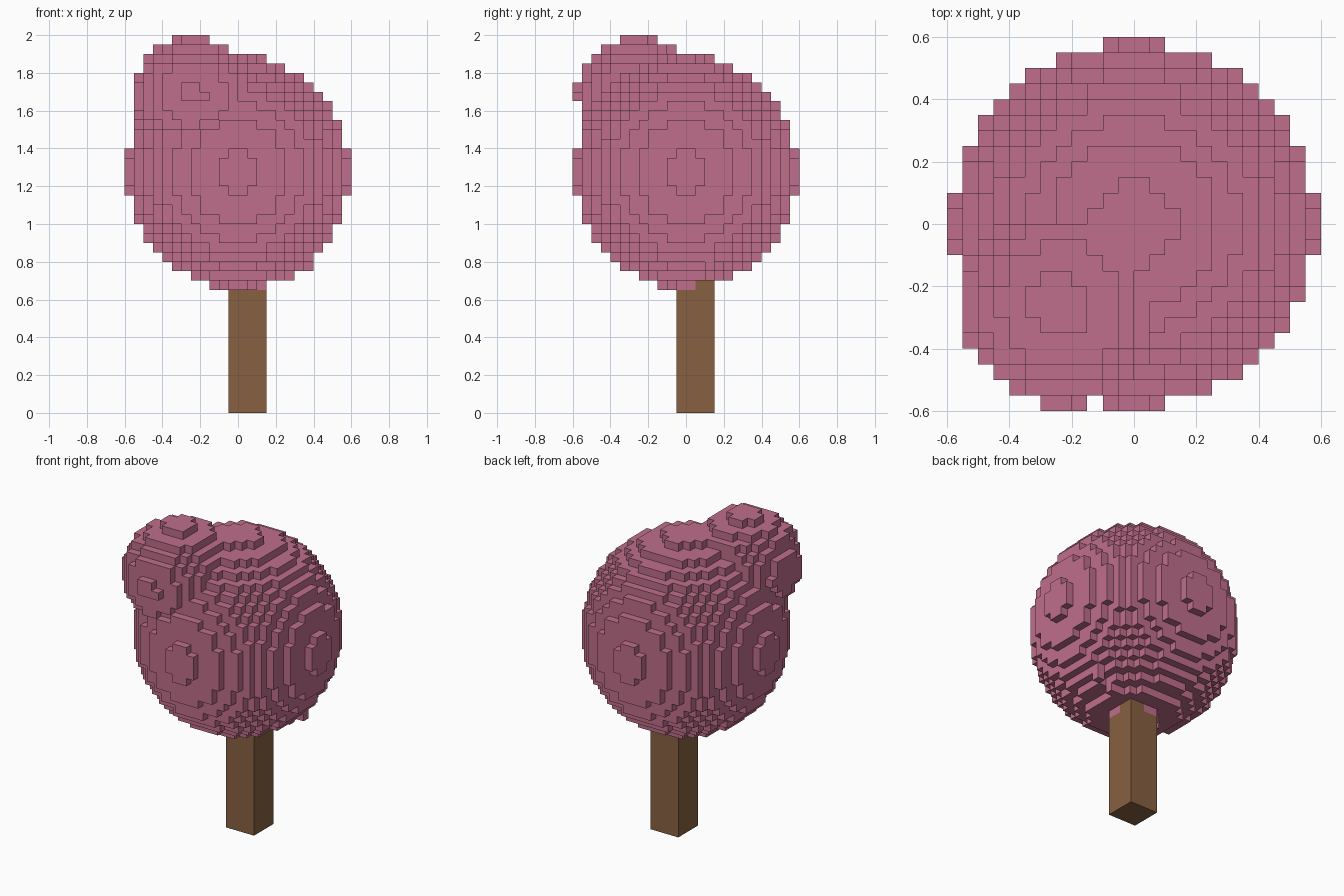
import bpy
import bmesh
import math
from mathutils import Vector

if "Cube" in bpy.data.objects:
    bpy.data.objects.remove(bpy.data.objects["Cube"], do_unlink=True)

CELL = 0.05  # edge length of one block


def material(name, rgb):
    mat = bpy.data.materials.new(name)
    mat.use_nodes = True
    mat.diffuse_color = (*rgb, 1)
    mat.node_tree.nodes["Principled BSDF"].inputs["Base Color"].default_value = (*rgb, 1)
    return mat


def ellipsoid(centre, radius, height):
    """Blocks whose centres lie in a round blob (all lengths in blocks)."""
    c = Vector(centre)
    reach = math.ceil(max(radius, height)) + 1
    x0, y0, z0 = (math.floor(v) for v in c)
    cells = set()
    for x in range(x0 - reach, x0 + reach + 1):
        for y in range(y0 - reach, y0 + reach + 1):
            for z in range(z0 - reach, z0 + reach + 1):
                d = Vector((x + 0.5, y + 0.5, z + 0.5)) - c
                if (d.x ** 2 + d.y ** 2) / radius ** 2 + (d.z / height) ** 2 <= 1:
                    cells.add((x, y, z))
    return cells


def block_object(name, cells, solid, mat, merge=False):
    """Outer skin of a set of blocks; sides touching another block are left out."""
    bm = bmesh.new()
    verts = {}

    def vert(p):
        if p not in verts:
            verts[p] = bm.verts.new(Vector(p) * CELL)
        return verts[p]

    for cell in sorted(cells):
        for axis in range(3):
            u, v = (axis + 1) % 3, (axis + 2) % 3
            for side in (0, 1):
                neighbour = list(cell)
                neighbour[axis] += 2 * side - 1
                if tuple(neighbour) in solid:
                    continue
                corners = []
                for du, dv in ((0, 0), (1, 0), (1, 1), (0, 1)):
                    p = list(cell)
                    p[axis] += side
                    p[u] += du
                    p[v] += dv
                    corners.append(vert(tuple(p)))
                bm.faces.new(corners if side else corners[::-1])
    if merge:
        bmesh.ops.dissolve_limit(bm, angle_limit=0.01, verts=bm.verts[:], edges=bm.edges[:])
    mesh = bpy.data.meshes.new(name)
    bm.to_mesh(mesh)
    bm.free()
    mesh.materials.append(mat)
    obj = bpy.data.objects.new(name, mesh)
    bpy.context.collection.objects.link(obj)
    return obj


pink = material("blossom pink", (0.521, 0.156, 0.258))
brown = material("bark brown", (0.242, 0.120, 0.054))

# Canopy: large round crown, smaller clump on its upper front corner, two stray blocks below
canopy = ellipsoid((0, 0, 25.5), math.sqrt(137), math.sqrt(137 / 0.9))
canopy |= ellipsoid((-4.7, -5.2, 33.8), math.sqrt(41.4), math.sqrt(41.4 / 1.148))
canopy |= {(7, 2, 15), (5, 2, 14)}

# Trunk: square post, four blocks wide, set slightly off centre
trunk = {(x, y, z) for x in range(-1, 3) for y in range(-1, 3) for z in range(14)} - canopy

solid = canopy | trunk
block_object("canopy", canopy, solid, pink)
block_object("trunk", trunk, solid, brown, merge=True)
